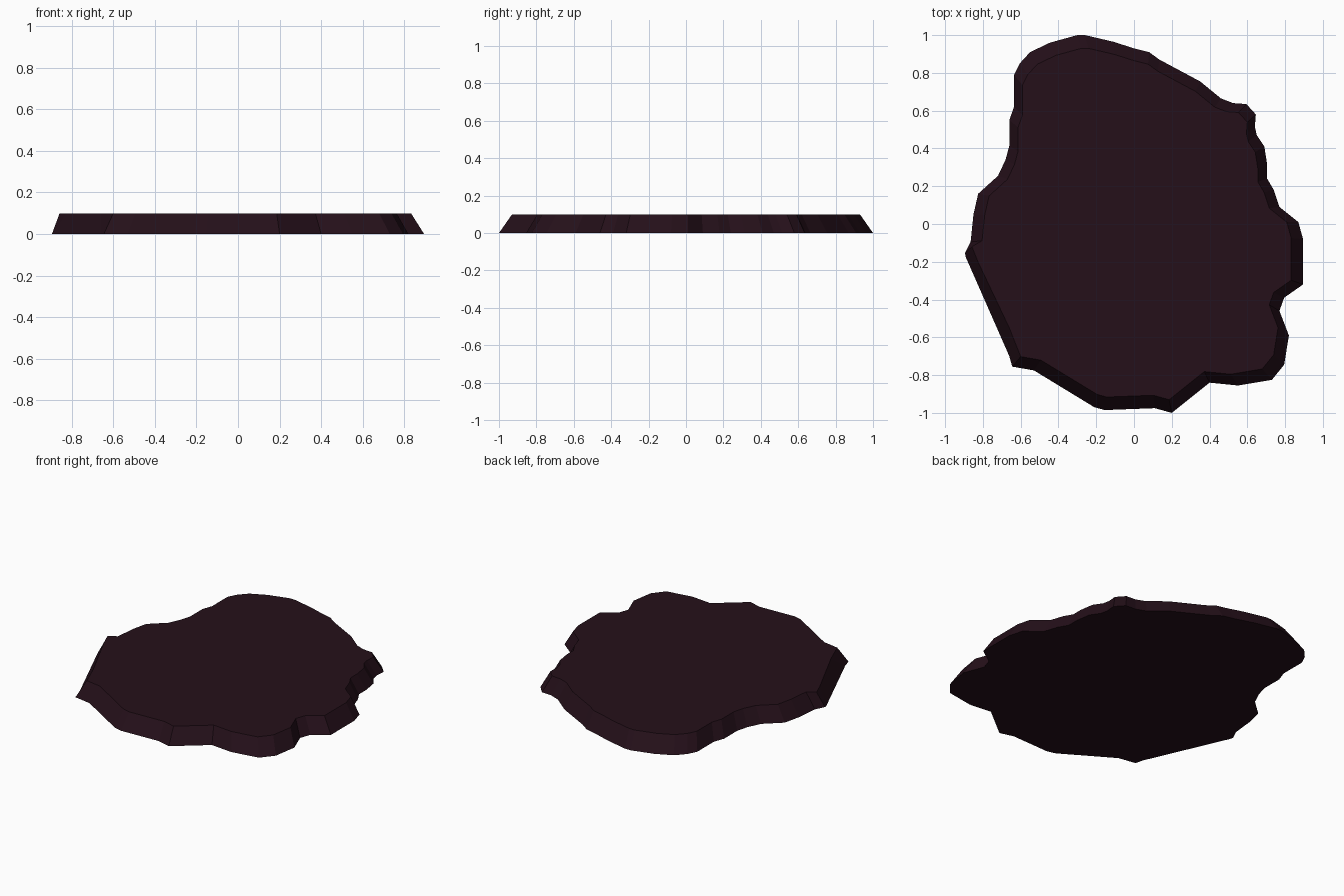
import bpy, bmesh
from mathutils import Vector

if "Cube" in bpy.data.objects:
    bpy.data.objects.remove(bpy.data.objects["Cube"])

HEIGHT = 0.10
TAPER = 0.93

# Irregular ground outline, clockwise from the back
OUTLINE = [
    (-.30, 1.0), (-.26, 1.0), (-.11, .965), (0, .93), (.08, .91), (.135, .87),
    (.35, .755), (.46, .665), (.525, .64), (.595, .635), (.645, .58), (.64, .515),
    (.65, .47), (.69, .41), (.705, .315), (.705, .24), (.74, .18), (.77, .09),
    (.87, .01), (.895, -.08), (.895, -.32), (.795, -.39), (.77, -.46), (.82, -.59),
    (.795, -.745), (.73, -.825), (.55, -.855), (.40, -.84), (.20, -1.0), (.11, -.975),
    (-.155, -.985), (-.21, -.97), (-.53, -.775), (-.645, -.755), (-.66, -.70),
    (-.89, -.177), (-.895, -.155), (-.865, -.095), (-.85, .05), (-.825, .16),
    (-.72, .255), (-.68, .34), (-.66, .415), (-.66, .55), (-.635, .62), (-.635, .79),
    (-.605, .85), (-.55, .91), (-.445, .96),
]
# Rim corners that do not follow the even taper (around the left spike)
RIM = {34: (-.66, -.55), 35: (-.826, -.20), 36: (-.858, -.12)}

# Slab: flat base, sloped sides, flat top
bm = bmesh.new()
base = [bm.verts.new((x, y, 0)) for x, y in OUTLINE]
top = []
for i, (x, y) in enumerate(OUTLINE):
    tx, ty = RIM.get(i, (x * TAPER, y * TAPER))
    top.append(bm.verts.new((tx, ty, HEIGHT)))
n = len(base)
bm.faces.new(base)
bm.faces.new(top[::-1])
for i in range(n):
    j = (i + 1) % n
    bm.faces.new((base[j], base[i], top[i], top[j]))
bmesh.ops.recalc_face_normals(bm, faces=bm.faces)

mesh = bpy.data.meshes.new("ground_patch")
bm.to_mesh(mesh)
bm.free()
patch = bpy.data.objects.new("ground_patch", mesh)
bpy.context.collection.objects.link(patch)

# Very dark plum colour
mat = bpy.data.materials.new("dark_plum")
mat.diffuse_color = (0.018, 0.005, 0.010, 1)
mat.use_nodes = True
mat.node_tree.nodes["Principled BSDF"].inputs["Base Color"].default_value = mat.diffuse_color
mesh.materials.append(mat)
